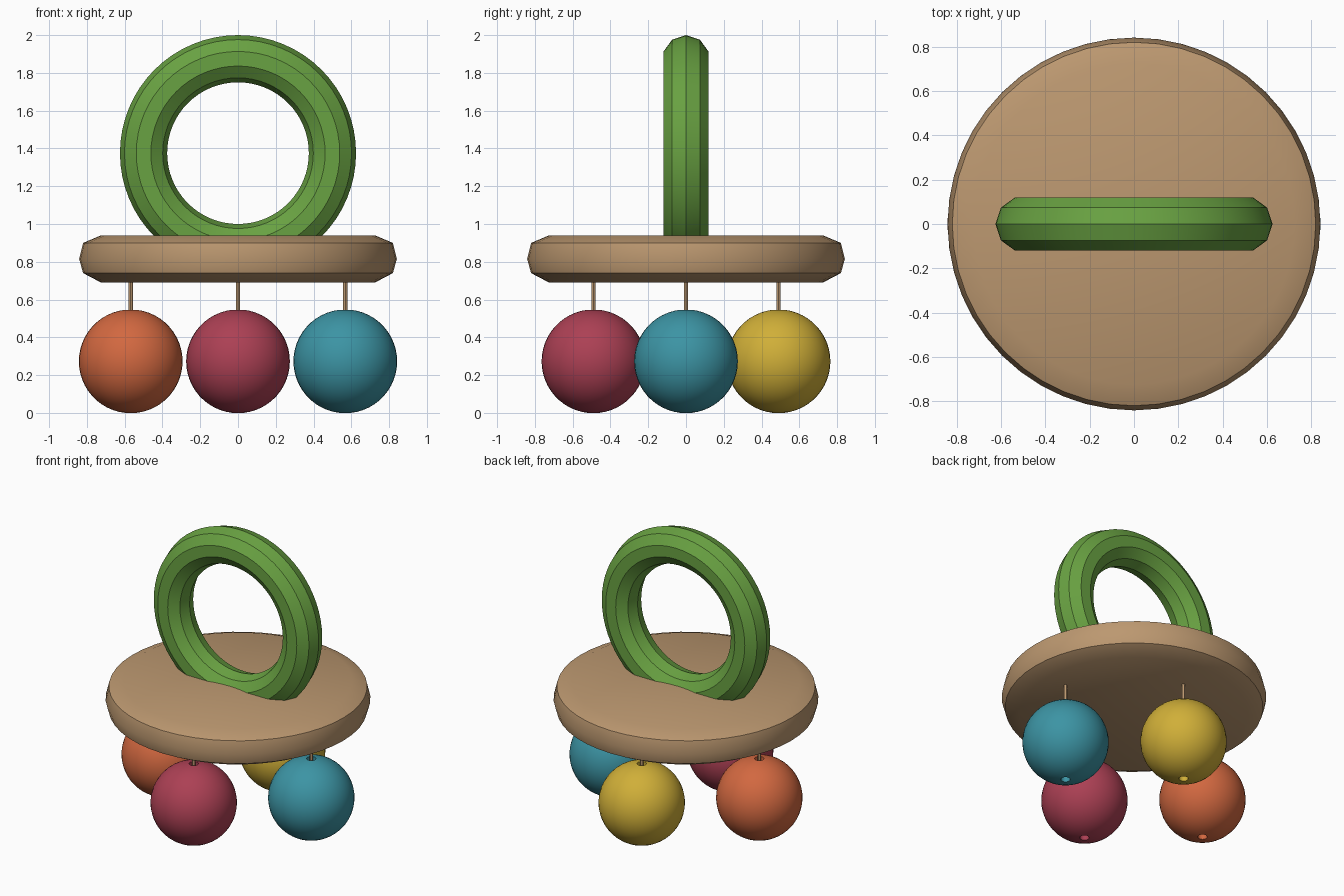
import bpy, bmesh, math

if "Cube" in bpy.data.objects:
    bpy.data.objects.remove(bpy.data.objects["Cube"])


def material(name, rgb):
    lin = [(c / 255 / 12.92) if c < 11 else ((c / 255 + 0.055) / 1.055) ** 2.4 for c in rgb]
    m = bpy.data.materials.new(name)
    m.diffuse_color = (*lin, 1)
    m.use_nodes = True
    m.node_tree.nodes["Principled BSDF"].inputs["Base Color"].default_value = m.diffuse_color
    return m


wood = material("wood_tan", (188, 152, 112))
green = material("ring_green", (105, 162, 66))
orange = material("bead_orange", (210, 104, 64))
red = material("bead_crimson", (172, 64, 84))
teal = material("bead_teal", (60, 148, 164))
yellow = material("bead_yellow", (208, 175, 56))


def finish(obj, name, mat):
    obj.name = obj.data.name = name
    obj.data.materials.clear()
    obj.data.materials.append(mat)
    bpy.ops.object.select_all(action='DESELECT')
    obj.select_set(True)
    bpy.context.view_layer.objects.active = obj
    bpy.ops.object.shade_smooth_by_angle(angle=math.radians(30))


def lathe(name, profile, segments, mat, location, closed=False):
    """Spin an (r, z) profile about the vertical axis."""
    bm = bmesh.new()
    verts = [bm.verts.new((r, 0, z)) for r, z in profile]
    pairs = list(zip(verts, verts[1:]))
    if closed:
        pairs.append((verts[-1], verts[0]))
    edges = [bm.edges.new(p) for p in pairs]
    bmesh.ops.spin(bm, geom=verts + edges, cent=(0, 0, 0), axis=(0, 0, 1),
                   angle=2 * math.pi, steps=segments, use_merge=True)
    bmesh.ops.remove_doubles(bm, verts=bm.verts, dist=1e-5)
    bmesh.ops.recalc_face_normals(bm, faces=bm.faces)
    mesh = bpy.data.meshes.new(name)
    bm.to_mesh(mesh)
    bm.free()
    obj = bpy.data.objects.new(name, mesh)
    obj.location = location
    bpy.context.collection.objects.link(obj)
    finish(obj, name, mat)


# Round wooden base with a softened rim
rim = [(0, 0.125), (0.725, 0.125), (0.82, 0.085), (0.841, 0),
       (0.82, -0.075), (0.725, -0.125), (0, -0.125)]
lathe("base_disc", rim, 48, wood, (0, 0, 0.815))

# Upright grasping ring, sunk into the base
bpy.ops.mesh.primitive_torus_add(major_radius=0.5, minor_radius=0.125,
                                 major_segments=64, minor_segments=10,
                                 location=(0, 0, 1.375), rotation=(math.pi / 2, 0, 0))
finish(bpy.context.object, "grasping_ring", green)

# Four drilled beads, each hanging from a thin cord
R, HOLE = 0.2745, 0.03
a0 = math.acos(HOLE / R)
bead = [(R * math.cos(a), R * math.sin(a))
        for a in (a0 - 2 * a0 * i / 24 for i in range(25))]
for side, x, y, mat in (("left", -0.568, 0, orange), ("front", 0, -0.49, red),
                        ("right", 0.568, 0, teal), ("back", 0, 0.49, yellow)):
    lathe(side + "_bead", bead, 40, mat, (x, y, 0.273), closed=True)
    bpy.ops.mesh.primitive_cylinder_add(vertices=12, radius=0.011, depth=0.5,
                                        location=(x, y, 0.5))
    finish(bpy.context.object, side + "_cord", wood)
